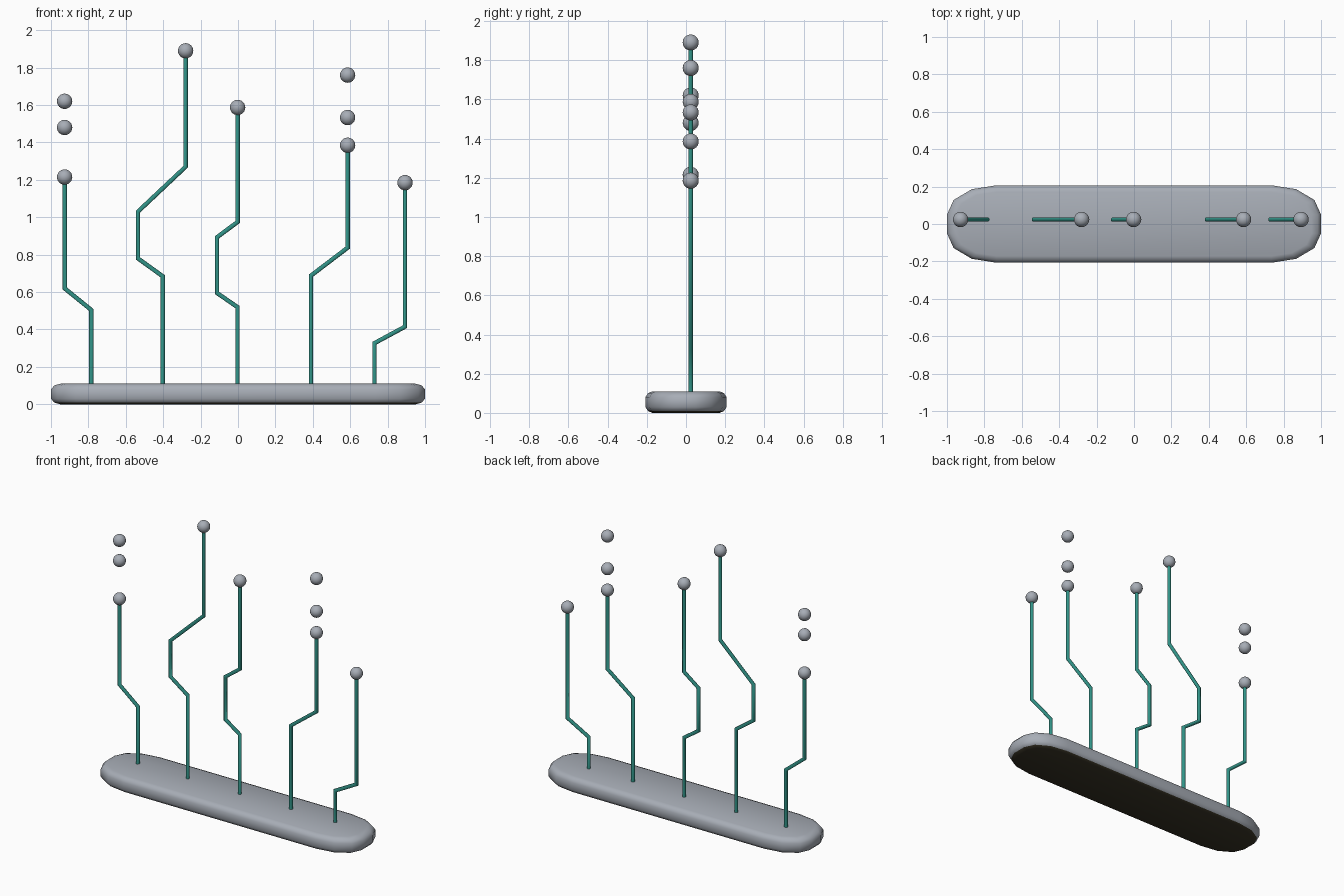
import bpy, bmesh, math
from mathutils import Vector

if "Cube" in bpy.data.objects:
    bpy.data.objects.remove(bpy.data.objects["Cube"])


def material(name, rgb):
    m = bpy.data.materials.new(name)
    m.diffuse_color = (*rgb, 1)
    m.use_nodes = True
    m.node_tree.nodes["Principled BSDF"].inputs["Base Color"].default_value = m.diffuse_color
    return m


GREY = material("silver grey", (0.39, 0.42, 0.47))
TEAL = material("teal", (0.032, 0.30, 0.25))
BROWN = material("dark brown", (0.04, 0.034, 0.019))
Y = 0.024


def finish(bm, name, mats, angle=40):
    bmesh.ops.recalc_face_normals(bm, faces=bm.faces)
    me = bpy.data.meshes.new(name)
    bm.to_mesh(me)
    bm.free()
    ob = bpy.data.objects.new(name, me)
    bpy.context.collection.objects.link(ob)
    for m in mats:
        me.materials.append(m)
    bpy.ops.object.select_all(action='DESELECT')
    ob.select_set(True)
    bpy.context.view_layer.objects.active = ob
    bpy.ops.object.shade_smooth_by_angle(angle=math.radians(angle))
    return ob


def skin(bm, rings):
    for a, b in zip(rings, rings[1:]):
        n = len(a)
        for i in range(n):
            bm.faces.new((a[i], a[(i + 1) % n], b[(i + 1) % n], b[i]))
    bm.faces.new(rings[0])
    bm.faces.new(rings[-1])


# Base slab: rounded outline stacked over a softened edge profile
bm = bmesh.new()
rings = []
for inset, z in [(0.036, 0), (0.013, 0.009), (0, 0.03),
                 (0, 0.08), (0.013, 0.101), (0.036, 0.11)]:
    ring = []
    for q, (sx, sy) in enumerate([(1, 1), (-1, 1), (-1, -1), (1, -1)]):
        for k in range(4):
            a = math.radians(90 * q + 30 * k)
            x = sx * 0.735 + (0.265 - inset * 1.4) * math.cos(a)
            y = sy * 0.05 + (0.157 - inset) * math.sin(a)
            ring.append(bm.verts.new((x, y, z)))
    rings.append(ring)
skin(bm, rings)
# dark underside
for f in bm.faces:
    if f.calc_center_median().z < 0.008:
        f.material_index = 1
finish(bm, "base", [GREY, BROWN], 60)


# Bent wires with mitred joints
def wire(name, pts, r=0.0125, sides=8):
    bm = bmesh.new()
    p = [Vector(v) for v in pts]
    rings = []
    for i, c in enumerate(p):
        d0 = (c - p[i - 1]).normalized() if i else (p[1] - c).normalized()
        d1 = (p[i + 1] - c).normalized() if i < len(p) - 1 else d0
        t = (d0 + d1).normalized()
        n = Vector((t.y, -t.x)) / t.dot(d0)
        ring = []
        for k in range(sides):
            a = 2 * math.pi * (k + 0.5) / sides
            o = c + n * r * math.cos(a)
            ring.append(bm.verts.new((o.x, Y + r * math.sin(a), o.y)))
        rings.append(ring)
    skin(bm, rings)
    finish(bm, name, [TEAL], 50)


# Balls on the wire tips and floating above them
def ball(name, x, z):
    bm = bmesh.new()
    bmesh.ops.create_uvsphere(bm, u_segments=20, v_segments=12, radius=0.041)
    bmesh.ops.translate(bm, verts=bm.verts, vec=(x, Y, z))
    finish(bm, name, [GREY])


# (path in x,z) and extra floating ball heights
stems = [
    ([(-0.785, 0.1), (-0.785, 0.505), (-0.927, 0.62), (-0.927, 1.215)], [1.48, 1.62]),
    ([(-0.403, 0.1), (-0.403, 0.685), (-0.535, 0.78), (-0.535, 1.03),
      (-0.28, 1.27), (-0.28, 1.89)], []),
    ([(-0.003, 0.1), (-0.003, 0.52), (-0.112, 0.595), (-0.112, 0.893),
      (-0.002, 0.975), (-0.002, 1.587)], []),
    ([(0.39, 0.1), (0.39, 0.688), (0.586, 0.837), (0.586, 1.385)], [1.533, 1.76]),
    ([(0.73, 0.1), (0.73, 0.327), (0.893, 0.415), (0.893, 1.185)], []),
]
for i, (path, extra) in enumerate(stems, 1):
    wire(f"wire_{i}", path)
    for j, z in enumerate([path[-1][1]] + extra, 1):
        ball(f"ball_{i}_{j}", path[-1][0], z)
